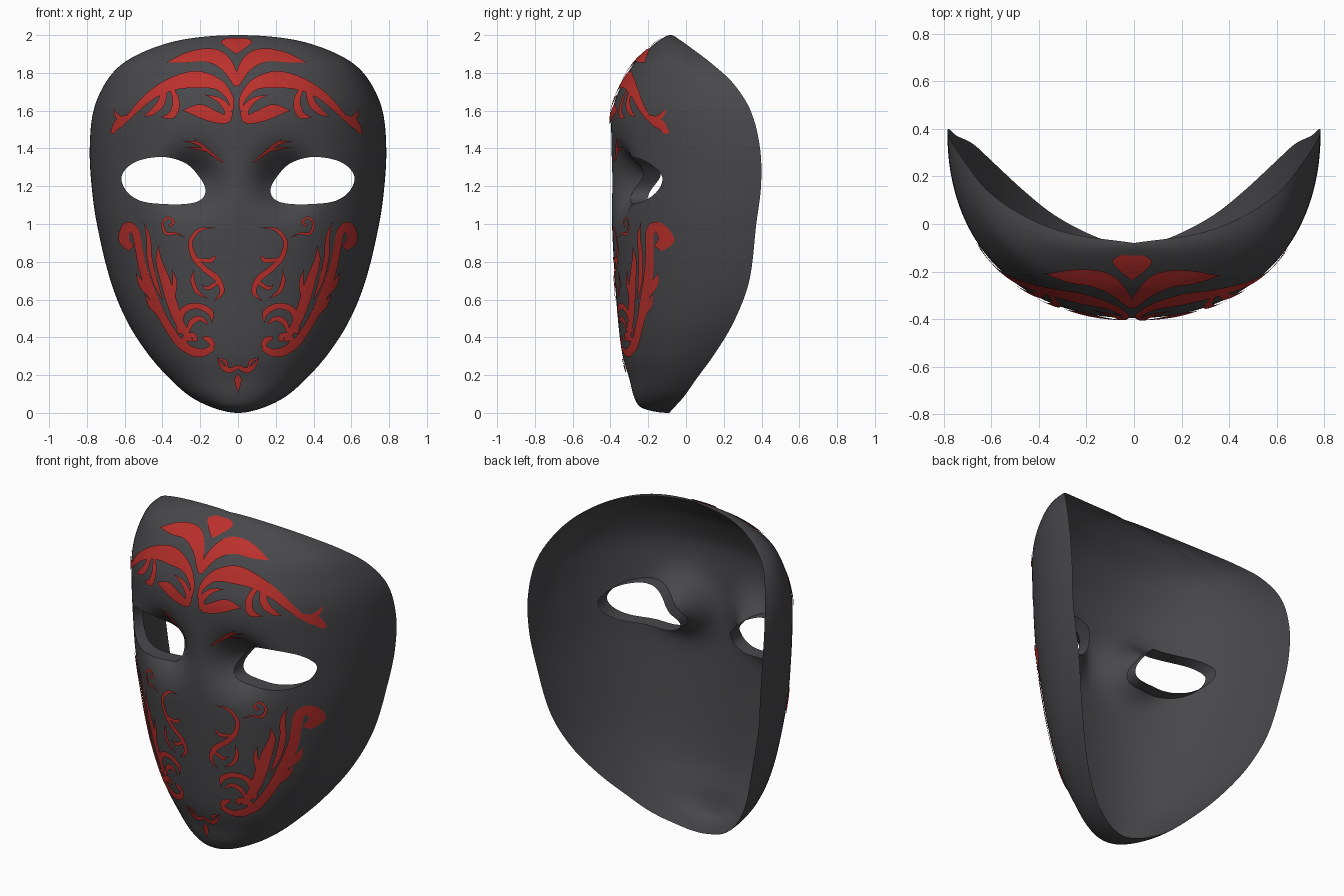
import bpy, bmesh, math
from mathutils import Vector

if "Cube" in bpy.data.objects:
    bpy.data.objects.remove(bpy.data.objects["Cube"])

# (height, half width, rim depth, centre-line front depth)
PROFILE = [
    (0, 0, -.09, -.09), (.01, .075, -.08, -.18), (.03, .14, -.062, -.24), (.085, .25, -.012, -.275),
    (.18, .36, .055, -.30), (.31, .475, .15, -.337), (.49, .59, .257, -.36), (.7, .675, .335, -.376),
    (1.0, .747, .372, -.392), (1.2, .775, .397, -.395), (1.4, .785, .392, -.395), (1.6, .765, .342, -.39),
    (1.75, .70, .245, -.335), (1.85, .61, .135, -.275), (1.93, .455, .03, -.195), (1.98, .27, -.04, -.13),
    (2, 0, -.08, -.08)]
KEYS = [math.acos(1 - r[0]) for r in PROFILE]
POWER = 2.2


def profile(s):
    """Smooth interpolation of width, rim and front depth."""
    n = len(KEYS)
    i = max(j for j in range(n - 1) if KEYS[j] <= s + 1e-9)
    h = KEYS[i + 1] - KEYS[i]
    t = (s - KEYS[i]) / h

    def slope(j, c):
        a, b = max(j - 1, 0), min(j + 1, n - 1)
        return (PROFILE[b][c] - PROFILE[a][c]) / (KEYS[b] - KEYS[a])
    out = []
    for c in (1, 2, 3):
        p, q = PROFILE[i][c], PROFILE[i + 1][c]
        out.append((2*t**3 - 3*t*t + 1)*p + (t**3 - 2*t*t + t)*h*slope(i, c)
                   + (3*t*t - 2*t**3)*q + (t**3 - t*t)*h*slope(i + 1, c))
    return out


def depth(u, s, x, z):
    """Front surface depth, with the sunken inner eye corners."""
    w, rim, front = profile(s)
    bulge = max(0, 1 - min(1, abs(u)) ** POWER) ** (1 / POWER)
    socket = .17 * math.exp(-((abs(x) - .25) / .135) ** 2 - ((z - 1.23) / .135) ** 2)
    return rim - (rim - front) * bulge + socket


def surface_y(x, z):
    s = math.acos(max(-1, min(1, 1 - z)))
    return depth(x / max(profile(s)[0], 1e-4), s, x, z)


def spline(points, steps, closed=False):
    """Catmull-Rom through points of any dimension."""
    n = len(points)
    get = (lambda i: points[i % n]) if closed else (lambda i: points[max(0, min(n - 1, i))])
    out = []
    for i in range(n if closed else n - 1):
        for k in range(steps):
            t = k / steps
            out.append([.5*(2*b + (c - a)*t + (2*a - 5*b + 4*c - d)*t*t + (3*b - a - 3*c + d)*t**3)
                        for a, b, c, d in zip(get(i - 1), get(i), get(i + 1), get(i + 2))])
    if not closed:
        out.append(list(points[-1]))
    return out


def material(name, rgb):
    m = bpy.data.materials.new(name)
    m.diffuse_color = (*rgb, 1)
    m.use_nodes = True
    m.node_tree.nodes["Principled BSDF"].inputs["Base Color"].default_value = m.diffuse_color
    return m


def add_object(name, bm, mat=None):
    me = bpy.data.meshes.new(name)
    bm.to_mesh(me)
    bm.free()
    ob = bpy.data.objects.new(name, me)
    bpy.context.collection.objects.link(ob)
    if mat:
        me.materials.append(mat)
    return ob


charcoal = material("charcoal", (.065, .065, .07))
red = material("red", (.50, .03, .025))

# Thin mask shell: outer and inner skins meeting at a sharp rim
ROWS, COLS = 110, 110
bm = bmesh.new()
grid, taper = [], {}
for r in range(ROWS + 1):
    s = math.pi * r / ROWS
    w, z, row = profile(s)[0], 1 - math.cos(s), []
    for c in range(COLS + 1):
        phi = math.pi * (c / COLS - .5)
        u = math.sin(phi)
        v = bm.verts.new((u * w, depth(u, s, u * w, z), z))
        taper[v] = min(1, 3 * math.cos(phi)) * min(1, 2 * math.sin(s))
        row.append(v)
    grid.append(row)
for a, b in zip(grid, grid[1:]):
    for i in range(COLS):
        bm.faces.new((a[i], a[i + 1], b[i + 1], b[i]))
bm.normal_update()
inner = {v: bm.verts.new(v.co - v.normal * .012 * max(0, t)) for v, t in taper.items()}
for f in list(bm.faces):
    bm.faces.new([inner[v] for v in reversed(f.verts)])
bmesh.ops.remove_doubles(bm, verts=bm.verts, dist=2e-6)
bmesh.ops.recalc_face_normals(bm, faces=bm.faces)
mask = add_object("mask_shell", bm, charcoal)

# Eye openings
EYE = [(.172, 1.175), (.195, 1.235), (.275, 1.32), (.40, 1.355), (.54, 1.33), (.614, 1.26),
       (.595, 1.18), (.515, 1.122), (.38, 1.105), (.26, 1.108), (.195, 1.13)]
OUTLINE = spline(EYE, 6, True)
bm = bmesh.new()
for side in (1, -1):
    loop = [bm.verts.new((side * x, -.7, z)) for x, z in OUTLINE]
    face = bm.faces.new(loop)
    ext = bmesh.ops.extrude_face_region(bm, geom=[face])["geom"]
    bmesh.ops.translate(bm, vec=(0, 1.4, 0), verts=[g for g in ext if isinstance(g, bmesh.types.BMVert)])
bmesh.ops.recalc_face_normals(bm, faces=bm.faces)
cutter = add_object("eye_cutter", bm)
cutter.hide_render = True
mod = mask.modifiers.new("eyes", 'BOOLEAN')
mod.operation, mod.solver, mod.object = 'DIFFERENCE', 'EXACT', cutter
bpy.context.view_layer.objects.active = mask
mask.select_set(True)
bpy.ops.object.modifier_apply(modifier=mod.name)
bpy.data.objects.remove(cutter)
bpy.ops.object.shade_smooth_by_angle(angle=math.radians(40))

# Flanges turned inward around the eye openings
bm = bmesh.new()
for side in (1, -1):
    rings = [[bm.verts.new((side * x, surface_y(x, z) + d, z)) for x, z in OUTLINE] for d in (0, .045, .09)]
    for a, b in zip(rings, rings[1:]):
        for i in range(len(a)):
            j = (i + 1) % len(a)
            bm.faces.new((a[i], a[j], b[j], b[i])).smooth = True
bmesh.ops.recalc_face_normals(bm, faces=bm.faces)
add_object("eye_flange", bm, charcoal)


def ornament(name, strokes, shift=0):
    """Mirrored tapered strokes (x, z, half width) laid on the mask surface."""
    bm = bmesh.new()
    for stroke in strokes:
        pts = spline(stroke, 8)
        for side in (1, -1):
            rows = []
            for i, (x, z, w) in enumerate(pts):
                a, b = pts[max(i - 1, 0)], pts[min(i + 1, len(pts) - 1)]
                d = Vector((b[0] - a[0], b[1] - a[1])).normalized()
                row = []
                for k in range(5):
                    o = (k / 2 - 1) * max(w, .0015)
                    px, pz = side * (x - d.y * o) + shift, z + d.x * o
                    row.append(bm.verts.new((px, surface_y(px, pz) - .010, pz)))
                rows.append(row)
            for p, q in zip(rows, rows[1:]):
                for k in range(4):
                    f = bm.faces.new((p[k], p[k + 1], q[k + 1], q[k]))
                    f.normal_update()
                    f.smooth = True
                    if f.normal.y > 0:
                        f.normal_flip()
    return add_object(name, bm, red)


# Forehead plumes, arches and end sprigs
ornament("forehead_ornament", [
    [(0, 1.985, .05), (0, 1.965, .083), (0, 1.93, .045), (0, 1.90, 0)],
    [(.005, 1.73, .008), (.03, 1.81, .028), (.09, 1.875, .04), (.17, 1.895, .034), (.27, 1.88, .025), (.37, 1.855, 0)],
    [(.015, 1.74, .004), (.06, 1.82, .014), (.12, 1.86, .014), (.2, 1.87, 0)],
    [(.025, 1.60, .008), (.035, 1.67, .018), (.10, 1.74, .03), (.21, 1.765, .045), (.33, 1.745, .035),
     (.44, 1.69, .025), (.53, 1.61, .018), (.62, 1.51, .006)],
    [(.17, 1.685, 0), (.09, 1.655, .014), (.045, 1.60, .02), (.055, 1.555, .022), (.12, 1.57, .032),
     (.20, 1.60, .034), (.285, 1.60, 0)],
    [(.38, 1.72, .015), (.40, 1.64, .02), (.45, 1.59, .015), (.49, 1.57, 0)],
    [(.35, 1.73, .01), (.32, 1.65, .018), (.34, 1.58, .02), (.40, 1.565, 0)],
    [(.56, 1.57, .012), (.62, 1.54, .022), (.66, 1.48, .01)],
    [(.59, 1.54, .012), (.63, 1.57, .012), (.65, 1.61, 0)]], -.008)

# Small brow sprigs
ornament("brow_ornament", [
    [(.08, 1.325, .003), (.15, 1.38, .009), (.21, 1.425, .009), (.29, 1.44, 0)],
    [(.16, 1.385, .006), (.22, 1.40, .007), (.28, 1.405, 0)],
    [(.20, 1.42, .008), (.235, 1.455, 0)]])

# Cheek plumes
ornament("cheek_plume", [
    [(.565, .87, .02), (.605, .92, .028), (.585, .985, .026), (.545, .96, .022), (.525, .87, .02), (.505, .77, .022),
     (.46, .64, .024), (.39, .49, .022), (.30, .36, .022), (.22, .32, .018)],
    [(.50, 1.01, 0), (.475, .93, .011), (.468, .82, .014), (.44, .70, .013), (.40, .60, .003)],
    [(.42, .885, 0), (.42, .81, .016), (.385, .70, .026), (.355, .60, .028), (.315, .49, .024), (.25, .38, .012)],
    [(.35, .59, .012), (.335, .69, .012), (.35, .76, 0)],
    [(.46, .62, .014), (.51, .68, .016), (.54, .74, 0)],
    [(.41, .52, .014), (.46, .57, .014), (.495, .63, 0)]])

# Curls at the lower end of the cheek plumes
ornament("cheek_curl", [
    [(.13, .35, .015), (.18, .32, .020), (.24, .325, .024), (.285, .36, .02), (.275, .405, .014),
     (.235, .41, .014), (.225, .38, .014)],
    [(.14, .475, 0), (.145, .53, .015), (.21, .565, .016), (.28, .55, .017), (.31, .49, .018), (.31, .42, .010)],
    [(.16, .47, .004), (.20, .50, .013), (.245, .48, .015), (.265, .43, .008)],
    [(.13, .35, .012), (.15, .385, .016), (.185, .40, .008)]])

# Scrolls beside the nose and small spirals below the eyes
ornament("nose_scroll", [
    [(.12, .98, 0), (.20, .97, .008), (.25, .91, .011), (.235, .83, .014), (.18, .765, .015), (.11, .71, .016),
     (.085, .64, .012), (.13, .59, 0)],
    [(.12, .83, .005), (.15, .805, .012), (.22, .815, .008)],
    [(.235, .76, 0), (.24, .70, .011), (.215, .64, .010), (.16, .605, 0)],
    [(.11, .69, .010), (.16, .66, .010), (.19, .68, 0)],
    [(.28, .93, 0), (.33, .95, .006), (.38, .95, .008), (.40, 1.0, .007), (.37, 1.035, .006),
     (.34, 1.01, .006), (.365, .99, .008)]])

# Chin ornament
ornament("chin_ornament", [
    [(0, .205, .004), (0, .17, .018), (0, .105, 0)],
    [(0, .245, .010), (.05, .225, .014), (.09, .255, .009), (.11, .30, 0)],
    [(.055, .235, .006), (.07, .275, .008), (.105, .283, .003)]])
